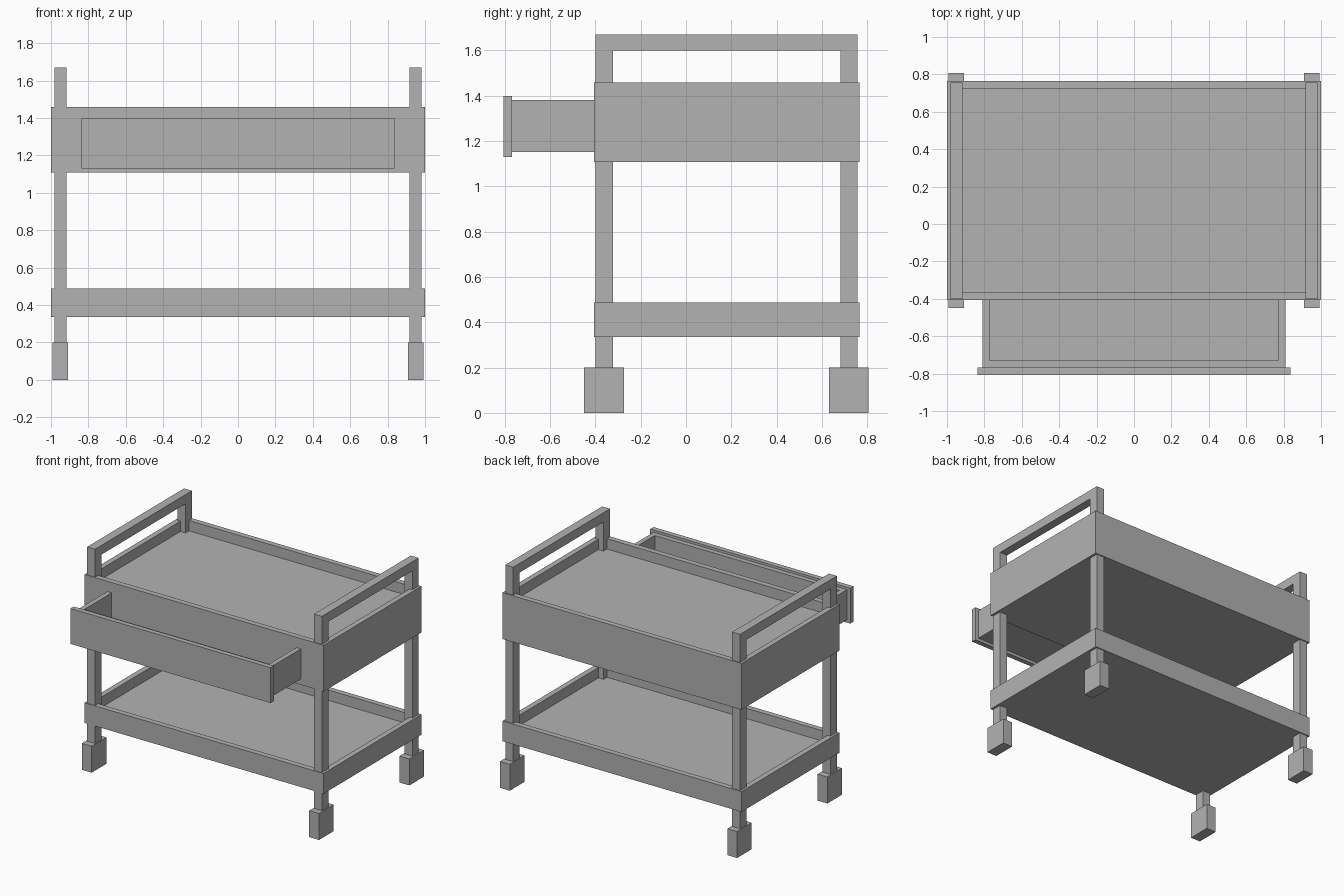
import bpy
import bmesh
from mathutils import Vector

cube = bpy.data.objects.get("Cube")
if cube:
    bpy.data.objects.remove(cube, do_unlink=True)

grey = bpy.data.materials.new("plain grey")
grey.use_nodes = True
colour = (0.448, 0.448, 0.448, 1)
grey.diffuse_color = colour
grey.node_tree.nodes["Principled BSDF"].inputs["Base Color"].default_value = colour


def box(name, x, y, z, wall=0, floor=0):
    """Box from (min, max) ranges; with a wall, the top is sunk to floor height."""
    bm = bmesh.new()
    bmesh.ops.create_cube(bm, size=1)
    for v in bm.verts:
        v.co = Vector(r[0] if c < 0 else r[1] for c, r in zip(v.co, (x, y, z)))
    bm.normal_update()
    if wall:
        top = max(bm.faces, key=lambda f: f.calc_center_median().z)
        bmesh.ops.inset_region(bm, faces=[top], thickness=wall, use_even_offset=True)
        sunk = bmesh.ops.extrude_face_region(bm, geom=[top])["geom"]
        bmesh.ops.delete(bm, geom=[top], context="FACES_ONLY")
        for v in sunk:
            if isinstance(v, bmesh.types.BMVert):
                v.co.z = floor
    bmesh.ops.recalc_face_normals(bm, faces=bm.faces)
    mesh = bpy.data.meshes.new(name)
    bm.to_mesh(mesh)
    bm.free()
    mesh.materials.append(grey)
    obj = bpy.data.objects.new(name, mesh)
    bpy.context.collection.objects.link(obj)
    return obj


# Trays
depth = (-0.405, 0.765)
box("upper_tray", (-1, 1), depth, (1.108, 1.458), 0.042, 1.38)
box("lower_tray", (-1, 1), depth, (0.335, 0.488), 0.042, 0.41)

# Open drawer
box("drawer_box", (-0.81, 0.81), (-0.768, -0.365), (1.152, 1.38), 0.037, 1.19)
box("drawer_front", (-0.837, 0.837), (-0.806, -0.768), (1.13, 1.398))

# Legs, feet and push handles on both sides
for side, s in (("left", 1), ("right", -1)):
    post_x = sorted((s * 0.916, s * 0.982))
    foot_x = sorted((s * 0.91, s * 0.992))
    for end, leg_y, foot_y in (("front", (-0.4, -0.322), (-0.449, -0.273)),
                               ("back", (0.681, 0.757), (0.631, 0.806))):
        box(f"{end}_{side}_leg", post_x, leg_y, (0.2, 1.6))
        box(f"{end}_{side}_foot", foot_x, foot_y, (0, 0.2))
    box(f"{side}_handle", post_x, (-0.4, 0.757), (1.6, 1.67))
